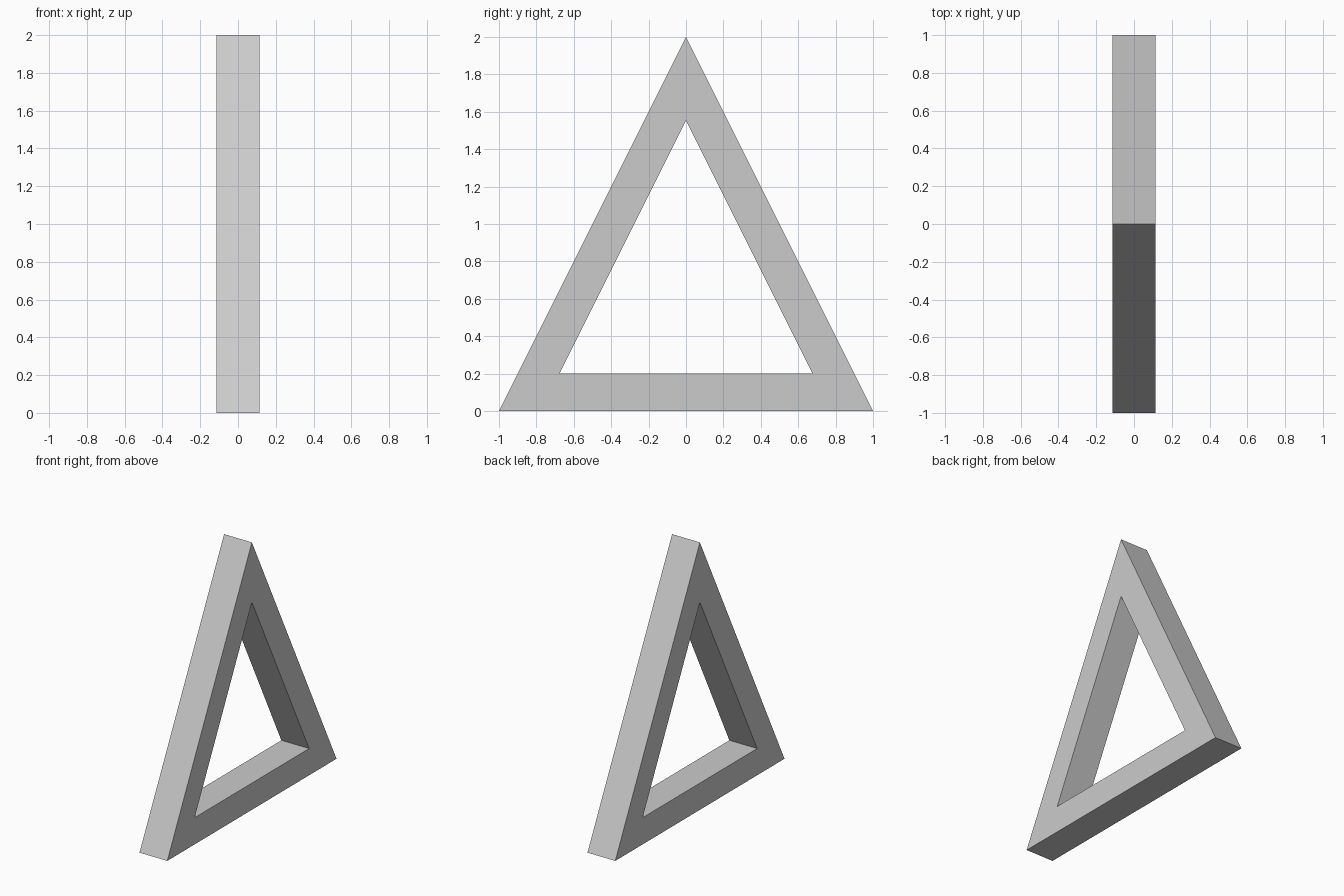
import bpy, bmesh, math

if "Cube" in bpy.data.objects:
    bpy.data.objects.remove(bpy.data.objects["Cube"])

HALF_DEPTH = 0.115   # half thickness along x
BORDER = 0.2         # frame width

# Outer outline and its inward offset, in (y, z)
apex = 2 - BORDER * math.sqrt(5)
half = (apex - BORDER) / 2
outer = [(-1, 0), (1, 0), (0, 2)]
inner = [(-half, BORDER), (half, BORDER), (0, apex)]

bm = bmesh.new()


def ring(points, x):
    return [bm.verts.new((x, y, z)) for y, z in points]


# Mitred triangular frame: four loops bridged all the way round
loops = [ring(outer, HALF_DEPTH), ring(inner, HALF_DEPTH),
         ring(inner, -HALF_DEPTH), ring(outer, -HALF_DEPTH)]
for k in range(4):
    a, b = loops[k], loops[(k + 1) % 4]
    for i in range(3):
        j = (i + 1) % 3
        bm.faces.new((a[i], a[j], b[j], b[i]))
bmesh.ops.recalc_face_normals(bm, faces=bm.faces)

mesh = bpy.data.meshes.new("triangle_frame")
bm.to_mesh(mesh)
bm.free()
frame = bpy.data.objects.new("triangle_frame", mesh)
bpy.context.collection.objects.link(frame)
